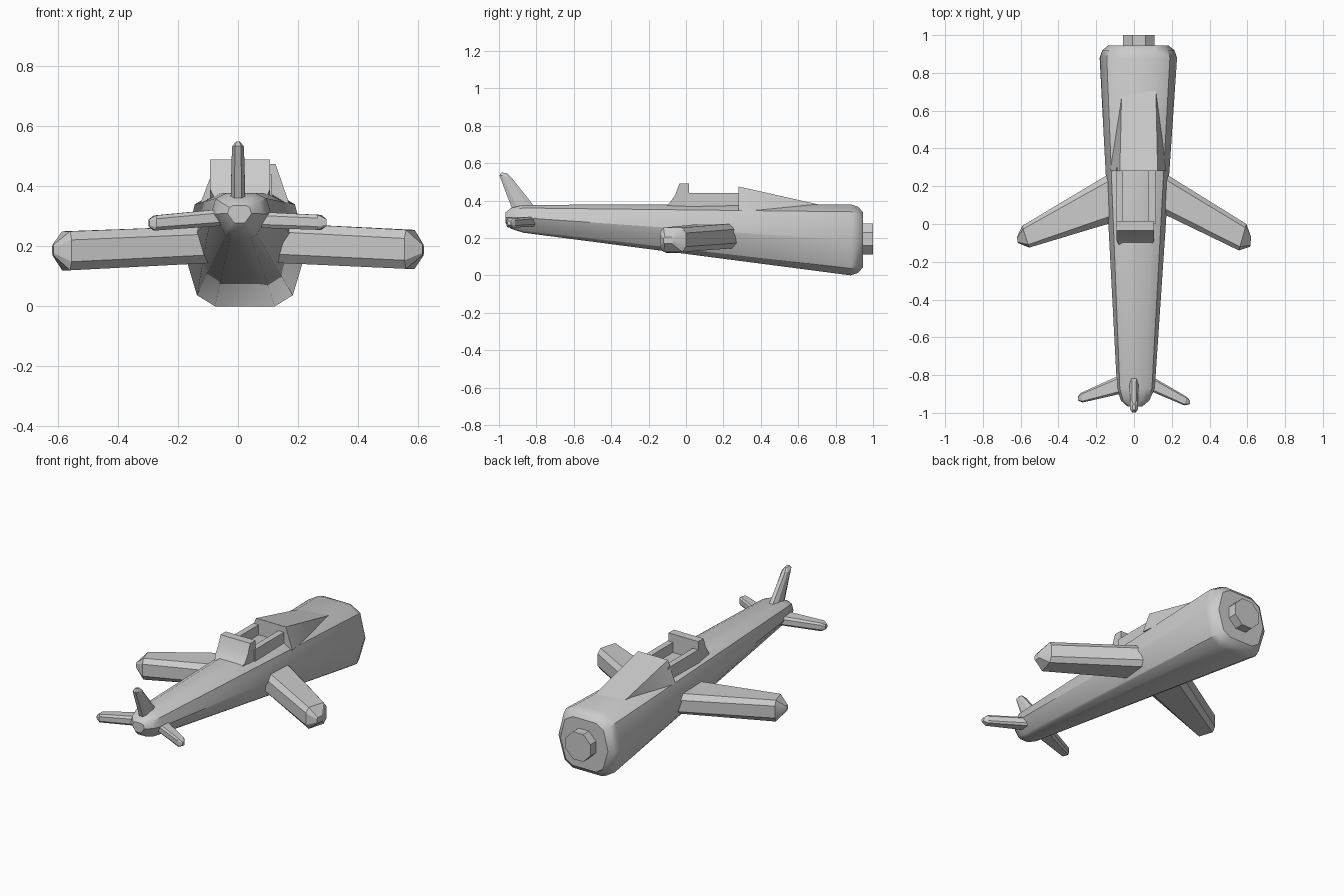
import bpy, math

if "Cube" in bpy.data.objects:
    bpy.data.objects.remove(bpy.data.objects["Cube"])


def make(name, verts, faces, angle=20):
    me = bpy.data.meshes.new(name)
    me.from_pydata(verts, [], faces)
    me.validate()
    import bmesh
    bm = bmesh.new()
    bm.from_mesh(me)
    bmesh.ops.recalc_face_normals(bm, faces=bm.faces)
    bm.to_mesh(me)
    bm.free()
    me.shade_smooth()
    me.set_sharp_from_angle(angle=math.radians(angle))
    ob = bpy.data.objects.new(name, me)
    bpy.context.collection.objects.link(ob)
    return ob


def loft(name, rings, angle=20):
    """Skin equal-sized rings and cap both ends."""
    n = len(rings[0])
    verts = [v for r in rings for v in r]
    faces = [(k * n + i, k * n + (i + 1) % n, (k + 1) * n + (i + 1) % n, (k + 1) * n + i)
             for k in range(len(rings) - 1) for i in range(n)]
    faces += [tuple(range(n)), tuple(range(len(verts) - n, len(verts)))]
    return make(name, verts, faces, angle)


def box(name, x0, x1, y0, y1, z0, z1):
    return loft(name, [[(x0, y, z0), (x1, y, z0), (x1, y, z1), (x0, y, z1)] for y in (y0, y1)])


# fuselage: ten-sided body, rounded at both ends
def section(y, cx, half, cz=0.0, s=1.0):
    pts = half + [(-x, z) for x, z in reversed(half)]
    return [(cx + x * s, y, cz + (z - cz) * s) for x, z in pts]


tail = [(0.035, 0.228), (0.052, 0.24), (0.1, 0.308), (0.085, 0.36), (0.05, 0.377)]
nose = [(0.1, 0.0), (0.16, 0.037), (0.205, 0.187), (0.167, 0.34), (0.1, 0.38)]
loft("fuselage", [
    section(-0.965, 0.005, tail, 0.31, 0.4),
    section(-0.935, 0.006, tail, 0.31, 0.75),
    section(-0.87, 0.01, tail),
    section(0.88, 0.023, nose),
    section(0.92, 0.023, nose, 0.19, 0.93),
    section(0.945, 0.023, nose, 0.19, 0.78)], 33)

# propeller hub: short octagonal drum on the nose
ang = [math.radians(22.5 + 45 * i) for i in range(8)]
loft("nose_hub", [[(0.026 + 0.09 * math.cos(a), y, 0.195 + 0.09 * math.sin(a)) for a in ang]
                  for y in (0.9, 1.0)])


# wings and tailplanes: chamfered slabs; ring = x back, x front, y back, y front, z low, z high
def slab_ring(xb, xf, y0, y1, z0, z1):
    cy, cz = (y1 - y0) * 0.14, (z1 - z0) * 0.22
    out = []
    for y, z in [(y0 + cy, z0), (y1 - cy, z0), (y1, z0 + cz), (y1, z1 - cz),
                 (y1 - cy, z1), (y0 + cy, z1), (y0, z1 - cz), (y0, z0 + cz)]:
        t = (y - y0) / (y1 - y0)
        out.append((xb + (xf - xb) * t, y, z))
    return out


surfaces = {
    "right_wing": [(0.08, 0.08, 0.09, 0.32, 0.147, 0.28), (0.555, 0.595, -0.14, 0.0, 0.125, 0.255),
                   (0.615, 0.62, -0.12, -0.07, 0.17, 0.205)],
    "left_wing": [(-0.04, -0.04, 0.03, 0.32, 0.147, 0.27), (-0.555, -0.592, -0.125, -0.01, 0.12, 0.25),
                  (-0.615, -0.62, -0.10, -0.07, 0.17, 0.205)],
    "right_tailplane": [(0.03, 0.03, -0.86, -0.77, 0.263, 0.317), (0.265, 0.28, -0.96, -0.915, 0.255, 0.305),
                        (0.295, 0.296, -0.955, -0.935, 0.268, 0.29)],
    "left_tailplane": [(-0.03, -0.03, -0.89, -0.78, 0.27, 0.327), (-0.272, -0.283, -0.945, -0.895, 0.253, 0.303),
                       (-0.296, -0.298, -0.935, -0.915, 0.265, 0.29)],
}
for name, rings in surfaces.items():
    loft(name, [slab_ring(*r) for r in rings])


# tail fin: hexagonal section swept backward
def fin_ring(y0, y1, z0, z1, w):
    m = (y1 - y0) * 0.25
    f = lambda y: z0 + (z1 - z0) * (y - y0) / (y1 - y0)
    return [(sx * w, y, f(y)) for sx, y in
            [(0.5, y0), (1, y0 + m), (1, y1 - m), (0.5, y1), (-0.5, y1), (-1, y1 - m), (-1, y0 + m), (-0.5, y0)]]


loft("tail_fin", [fin_ring(-0.92, -0.80, 0.33, 0.355, 0.025),
                  fin_ring(-0.998, -0.935, 0.535, 0.525, 0.02),
                  fin_ring(-0.985, -0.955, 0.55, 0.545, 0.008)])

# headrest: upright plate with sloping curved fairing behind
back = [(-0.115, 0.36), (-0.085, 0.39), (-0.058, 0.43), (-0.035, 0.49), (0.015, 0.49), (0.015, 0.36)]
xl = {-0.115: 0.085}
loft("headrest", [[(0.007 + s * xl.get(y, 0.1), y, z) for y, z in back] for s in (-1, 1)], 30)

# cockpit side rails
for name, x in (("left_rail", -0.075), ("right_rail", 0.095)):
    box(name, x - 0.018, x + 0.018, 0.0, 0.3, 0.35, 0.44)

# windshield: wedge tapering down to the nose deck
make("windshield",
     [(-0.125, 0.28, 0.345), (0.17, 0.28, 0.345), (0.125, 0.28, 0.475), (-0.075, 0.28, 0.475),
      (-0.065, 0.72, 0.34), (0.115, 0.75, 0.34), (0.115, 0.74, 0.372), (-0.065, 0.71, 0.372)],
     [(0, 1, 2, 3), (4, 5, 6, 7), (3, 2, 6, 7), (0, 1, 5, 4), (1, 2, 6), (1, 6, 5), (0, 3, 7), (0, 7, 4)])
